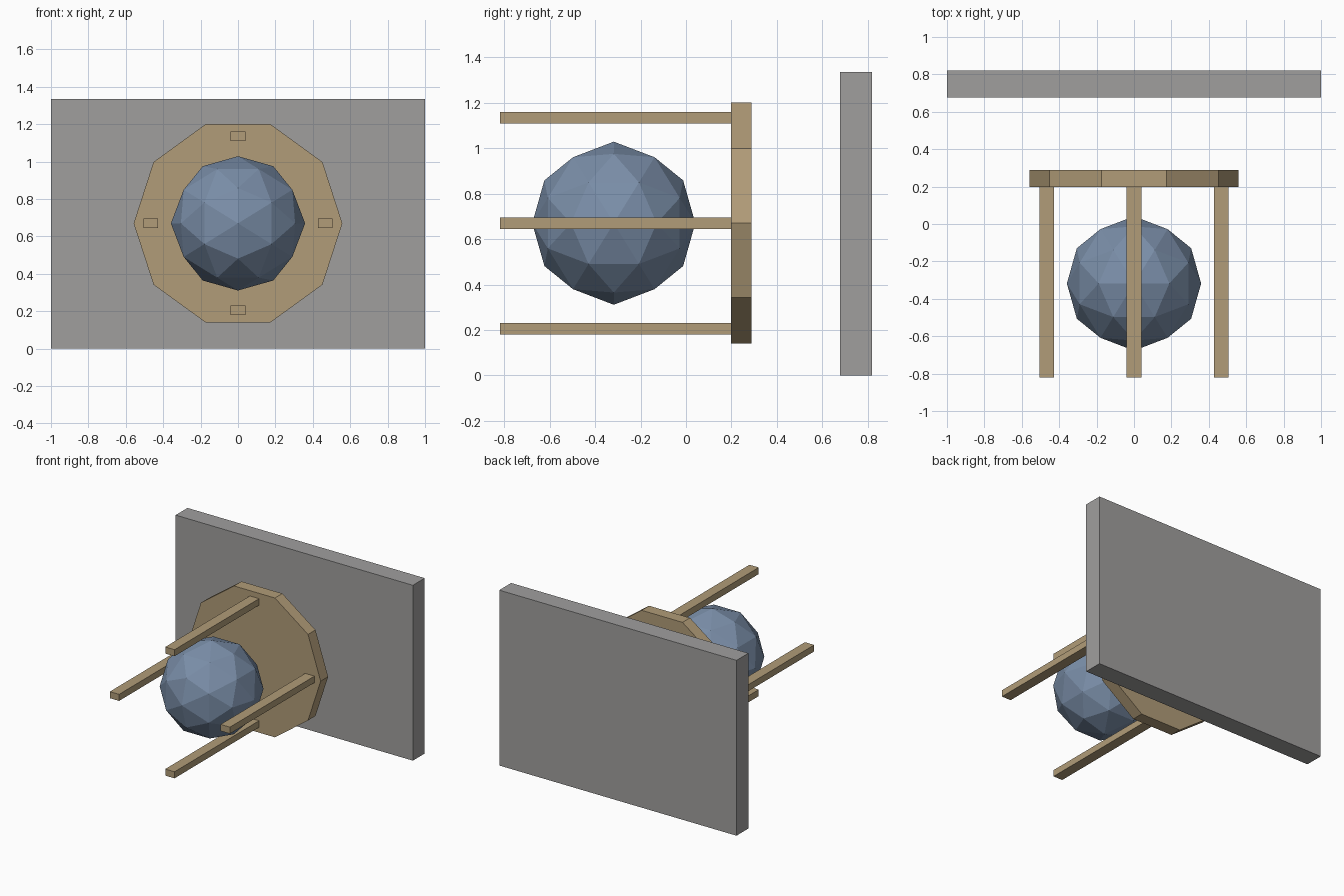
import bpy
import math

if "Cube" in bpy.data.objects:
    bpy.data.objects.remove(bpy.data.objects["Cube"])


def material(name, srgb):
    lin = [((c / 255 + 0.055) / 1.055) ** 2.4 for c in srgb]
    m = bpy.data.materials.new(name)
    m.diffuse_color = (*lin, 1)
    m.use_nodes = True
    m.node_tree.nodes["Principled BSDF"].inputs["Base Color"].default_value = m.diffuse_color
    return m


wood = material("tan_wood", (177, 156, 120))
grey = material("wall_grey", (160, 159, 158))
blue = material("slate_blue", (122, 142, 168))

MID_Z = 0.67


def finish(name, mat):
    ob = bpy.context.object
    ob.name = name
    ob.data.materials.append(mat)
    bpy.ops.object.transform_apply(location=False, rotation=True, scale=True)
    return ob


def box(name, lo, hi, mat):
    bpy.ops.mesh.primitive_cube_add(
        size=1, location=[(a + b) / 2 for a, b in zip(lo, hi)])
    bpy.context.object.scale = [b - a for a, b in zip(lo, hi)]
    return finish(name, mat)


# Wall slab at the back
box("wall", (-1, 0.677, 0), (1, 0.82, 1.336), grey)

# Ten-sided table top standing on edge, corners on the x axis
bpy.ops.mesh.primitive_cylinder_add(
    vertices=10, radius=0.558, depth=0.09, location=(0, 0.243, MID_Z),
    rotation=(math.pi / 2, math.radians(18), 0))
finish("round_top", wood)

# Four legs pointing forward
for name, dx, dz in (("right", 1, 0), ("left", -1, 0), ("upper", 0, 1), ("lower", 0, -1)):
    x, z = dx * 0.467, MID_Z + dz * 0.465
    box(name + "_leg", (x - 0.039, -0.82, z - 0.025), (x + 0.039, 0.198, z + 0.025), wood)

# Faceted ball between the legs, turned so an edge midpoint is on top
bpy.ops.mesh.primitive_ico_sphere_add(
    subdivisions=2, radius=0.359, location=(0, -0.318, MID_Z),
    rotation=(0, -math.radians(31.7175), 0))
finish("ball", blue)
